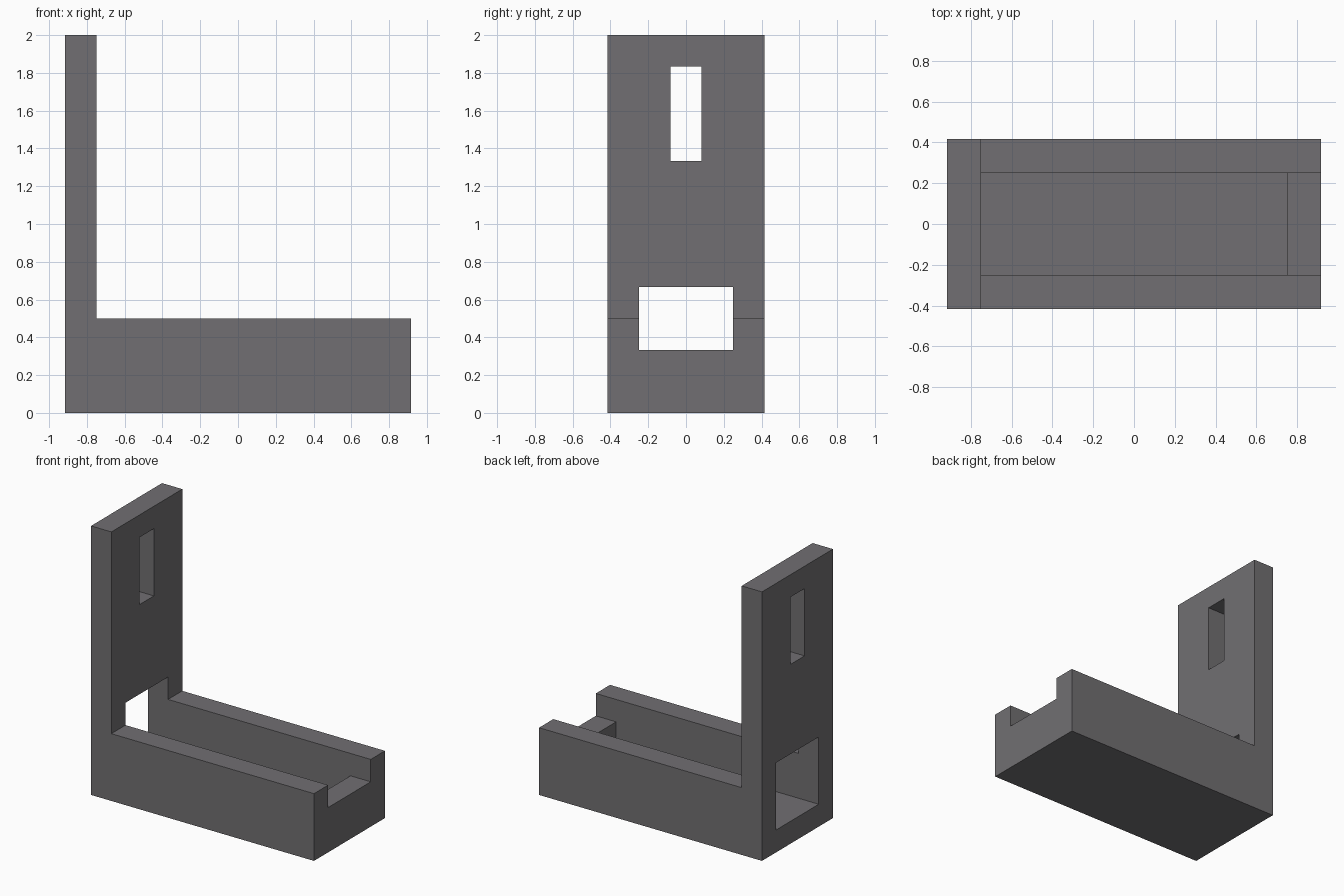
import bpy

if "Cube" in bpy.data.objects:
    bpy.data.objects.remove(bpy.data.objects["Cube"], do_unlink=True)

U = 1 / 6                                   # wall thickness
LENGTH, WIDTH, HEIGHT = 11 * U, 5 * U, 12 * U
END = LENGTH / 2                            # outer x of both ends
INNER = END - U                             # inner x of both end walls
OVER = END + U                              # cutters overshoot the body

grey = bpy.data.materials.new("dark grey")
grey.use_nodes = True
colour = (0.165, 0.159, 0.168, 1)
grey.diffuse_color = colour
grey.node_tree.nodes["Principled BSDF"].inputs["Base Color"].default_value = colour


def extrude_profile(name, profile, width):
    """Solid made from an (x, z) outline, extruded across y."""
    n = len(profile)
    verts = [(x, y, z) for y in (-width / 2, width / 2) for x, z in profile]
    faces = [list(range(n)), list(range(2 * n - 1, n - 1, -1))]
    faces += [[i, i + n, (i + 1) % n + n, (i + 1) % n] for i in range(n)]
    mesh = bpy.data.meshes.new(name)
    mesh.from_pydata(verts, [], faces)
    mesh.materials.append(grey)
    obj = bpy.data.objects.new(name, mesh)
    bpy.context.collection.objects.link(obj)
    return obj


def cut(body, cutter):
    """Subtract the cutter for good, then discard it."""
    cutter.hide_render = True
    mod = body.modifiers.new(cutter.name, 'BOOLEAN')
    mod.operation = 'DIFFERENCE'
    mod.solver = 'EXACT'
    mod.object = cutter
    bpy.context.view_layer.objects.active = body
    bpy.ops.object.modifier_apply(modifier=mod.name)
    bpy.data.objects.remove(cutter, do_unlink=True)


# L-shaped body: long tray with an upright back plate
bracket = extrude_profile("bracket", [
    (-END, 0), (END, 0), (END, 3 * U), (-INNER, 3 * U),
    (-INNER, HEIGHT), (-END, HEIGHT)], WIDTH)

# Tray channel: opens through the plate and steps up over the end lip
cut(bracket, extrude_profile("channel_cutter", [
    (-OVER, U), (INNER, U), (INNER, 2 * U), (OVER, 2 * U),
    (OVER, 4 * U), (-OVER, 4 * U)], 3 * U))

# Narrow hanging slot high in the plate
cut(bracket, extrude_profile("slot_cutter", [
    (-OVER, 8 * U), (0, 8 * U), (0, 11 * U), (-OVER, 11 * U)], U))
